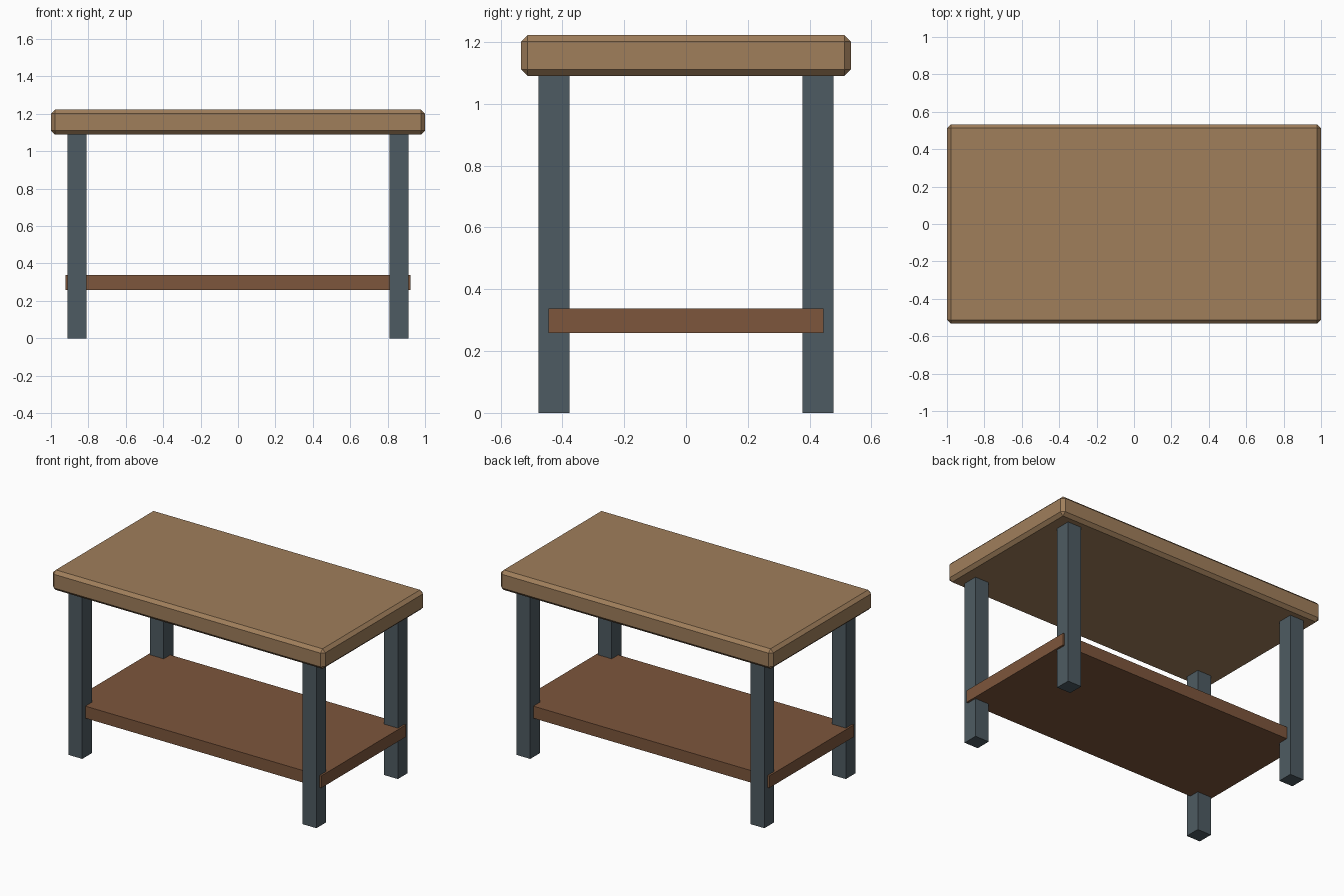
import bpy

if "Cube" in bpy.data.objects:
    bpy.data.objects.remove(bpy.data.objects["Cube"])


def material(name, rgb):
    mat = bpy.data.materials.new(name)
    mat.diffuse_color = (*rgb, 1.0)
    mat.use_nodes = True
    mat.node_tree.nodes["Principled BSDF"].inputs["Base Color"].default_value = mat.diffuse_color
    return mat


def box(name, size, center, mat):
    bpy.ops.mesh.primitive_cube_add(size=1, location=center)
    obj = bpy.context.object
    obj.name = name
    obj.scale = size
    bpy.ops.object.transform_apply(location=False, rotation=False, scale=True)
    obj.data.materials.append(mat)
    return obj


light_wood = material("light_wood", (0.35, 0.21, 0.105))
dark_wood = material("dark_wood", (0.205, 0.093, 0.045))
metal = material("slate_metal", (0.076, 0.105, 0.122))

# Thick table top with a single-step chamfer on every edge
top = box("table_top", (2.0, 1.066, 0.133), (0, 0, 1.156), light_wood)
chamfer = top.modifiers.new("chamfer", 'BEVEL')
chamfer.width = 0.021
chamfer.segments = 1

# Four square legs
LEG_HEIGHT = 1.092
for side, sx in (("left", -1), ("right", 1)):
    for end, sy in (("front", -1), ("back", 1)):
        box(f"{end}_{side}_leg", (0.101, 0.101, LEG_HEIGHT),
            (sx * 0.86, sy * 0.427, LEG_HEIGHT / 2), metal)

# Lower shelf, cutting into the legs and poking out slightly at the ends
box("lower_shelf", (1.846, 0.89, 0.08), (0, 0, 0.298), dark_wood)
